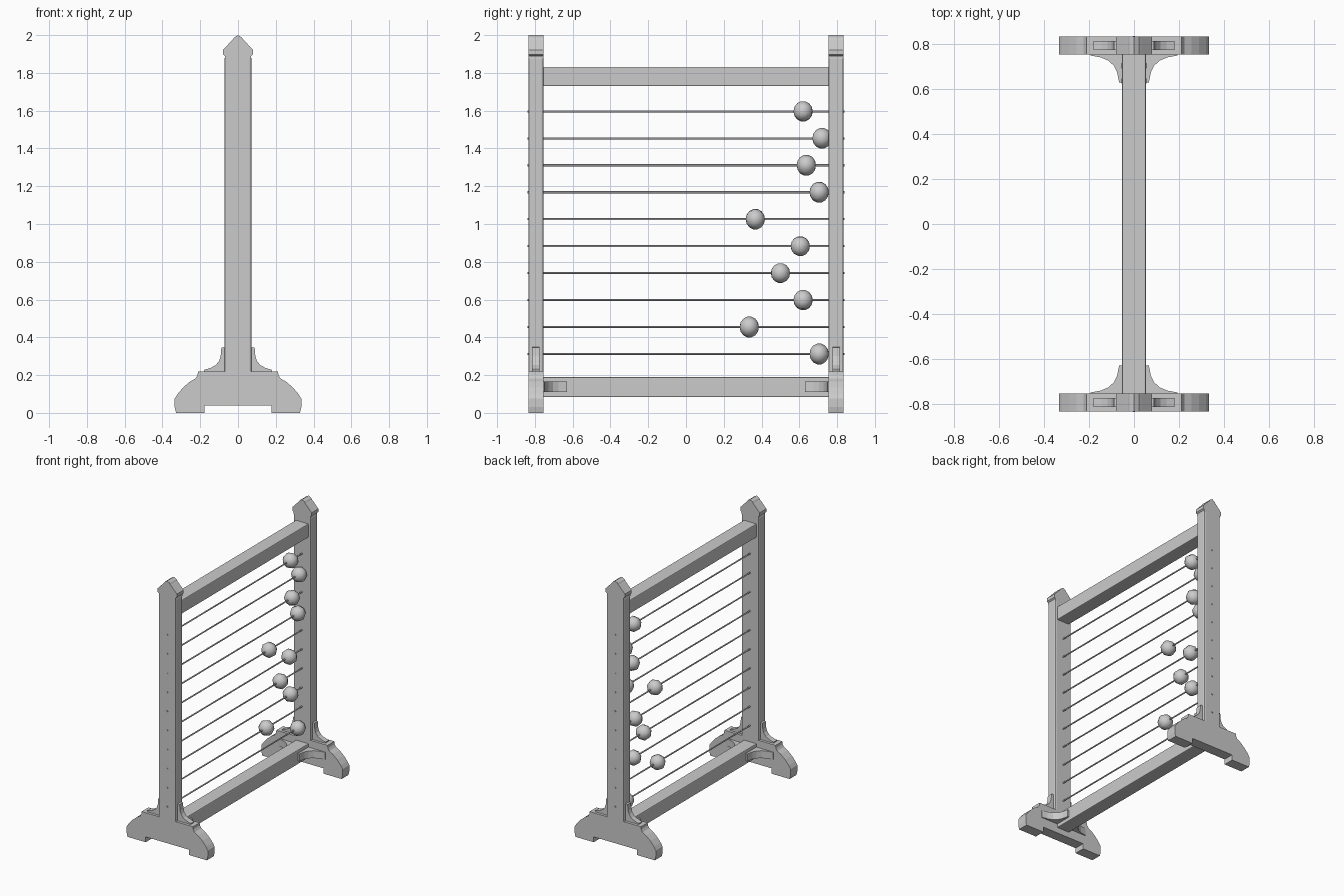
import bpy, bmesh, math
from mathutils import Matrix

if "Cube" in bpy.data.objects:
    bpy.data.objects.remove(bpy.data.objects["Cube"])

Y_MID, HALF_T = 0.795, 0.04      # side frame centre and half thickness


def finish(bm, name, bevel=0.0, smooth=None):
    bmesh.ops.recalc_face_normals(bm, faces=bm.faces[:])
    me = bpy.data.meshes.new(name)
    bm.to_mesh(me)
    bm.free()
    ob = bpy.data.objects.new(name, me)
    bpy.context.collection.objects.link(ob)
    if bevel:
        m = ob.modifiers.new("bevel", 'BEVEL')
        m.width, m.segments, m.limit_method = bevel, 2, 'ANGLE'
        m.angle_limit = math.radians(50)
    if smooth:
        bpy.ops.object.select_all(action='DESELECT')
        ob.select_set(True)
        bpy.context.view_layer.objects.active = ob
        bpy.ops.object.shade_smooth_by_angle(angle=math.radians(smooth))
    return ob


def prism(name, pts, lo, hi, axis, bevel=0.0):
    """Extrude a 2D outline: axis 'y' uses (x, z) points, axis 'z' uses (x, y)."""
    place = (lambda p, h: (p[0], h, p[1])) if axis == 'y' else (lambda p, h: (p[0], p[1], h))
    bm = bmesh.new()
    a = [bm.verts.new(place(p, lo)) for p in pts]
    b = [bm.verts.new(place(p, hi)) for p in pts]
    bm.faces.new(a)
    bm.faces.new(b[::-1])
    for i in range(len(pts)):
        j = (i + 1) % len(pts)
        bm.faces.new((a[i], a[j], b[j], b[i]))
    return finish(bm, name, bevel)


def box(name, lo, hi, bevel=0.0):
    return prism(name, [(lo[0], lo[1]), (hi[0], lo[1]), (hi[0], hi[1]), (lo[0], hi[1])],
                 lo[2], hi[2], 'z', bevel)


def mirrored(half):
    """Complete a right-hand outline with its left-hand copy."""
    return half + [(-x, z) for x, z in reversed(half) if x > 1e-6]


FOOT = mirrored([(0.178, 0.04), (0.178, 0), (0.328, 0), (0.335, 0.03), (0.335, 0.075),
                 (0.32, 0.1), (0.29, 0.135), (0.255, 0.165), (0.225, 0.182),
                 (0.214, 0.2), (0.212, 0.22)])
FINIAL = mirrored([(0.068, 1.875), (0.07, 1.89), (0.08, 1.898), (0.08, 1.922), (0.072, 1.93),
                   (0.036, 1.968), (0.026, 1.978), (0.02, 1.988), (0, 2.0)])
UPPER_BRACKET = [(0.065, 0.215), (0.18, 0.215), (0.18, 0.228), (0.145, 0.238), (0.118, 0.253),
                 (0.1, 0.275), (0.092, 0.3), (0.088, 0.345), (0.075, 0.348), (0.065, 0.34)]
FLAT_BRACKET = [(0.045, 0.765), (0.196, 0.765), (0.194, 0.75), (0.15, 0.742), (0.115, 0.728),
                (0.09, 0.705), (0.075, 0.675), (0.066, 0.63), (0.045, 0.63)]

# Two side frames: foot, post, finial and curved brackets
for s, end in ((-1, "front"), (1, "back")):
    lo, hi = s * Y_MID - HALF_T, s * Y_MID + HALF_T
    prism(end + "_foot", FOOT, lo, hi, 'y')
    # post with a shallow groove down each narrow side
    box(end + "_post", (-0.071, lo, 0.2), (0.071, hi, 1.885), 0.009)
    prism(end + "_finial", FINIAL, lo, hi, 'y')
    for m, side in ((-1, "left"), (1, "right")):
        prism(f"{end}_{side}_post_bracket", [(m * x, z) for x, z in UPPER_BRACKET],
              s * Y_MID - 0.02, s * Y_MID + 0.02, 'y')
        prism(f"{end}_{side}_rail_bracket", [(m * x, s * y) for x, y in FLAT_BRACKET],
              0.11, 0.165, 'z')

# Horizontal rails
box("top_rail", (-0.053, -0.77, 1.73), (0.053, 0.77, 1.832), 0.006)
box("bottom_rail", (-0.053, -0.77, 0.083), (0.053, 0.77, 0.19), 0.006)

# Ten wires, each with one bead slid towards the back
BEAD_Y = [0.705, 0.335, 0.62, 0.50, 0.605, 0.367, 0.705, 0.637, 0.72, 0.62]
to_y = Matrix.Rotation(math.pi / 2, 4, 'X')
for i, y in enumerate(BEAD_Y):
    z = 0.312 + i * 0.1427
    bm = bmesh.new()
    bmesh.ops.create_cone(bm, cap_ends=True, segments=6, radius1=0.0055, radius2=0.0055,
                          depth=1.676, matrix=Matrix.Translation((0, 0, z)) @ to_y)
    finish(bm, f"wire_{i + 1}", smooth=61)
    bm = bmesh.new()
    bmesh.ops.create_uvsphere(
        bm, u_segments=8, v_segments=7, radius=0.055,
        matrix=Matrix.Translation((0, y, z)) @ Matrix.Rotation(i * 0.9, 4, 'Y')
        @ Matrix.Diagonal((1.02, 0.93, 1.02, 1)) @ to_y)
    finish(bm, f"bead_{i + 1}", smooth=60)
